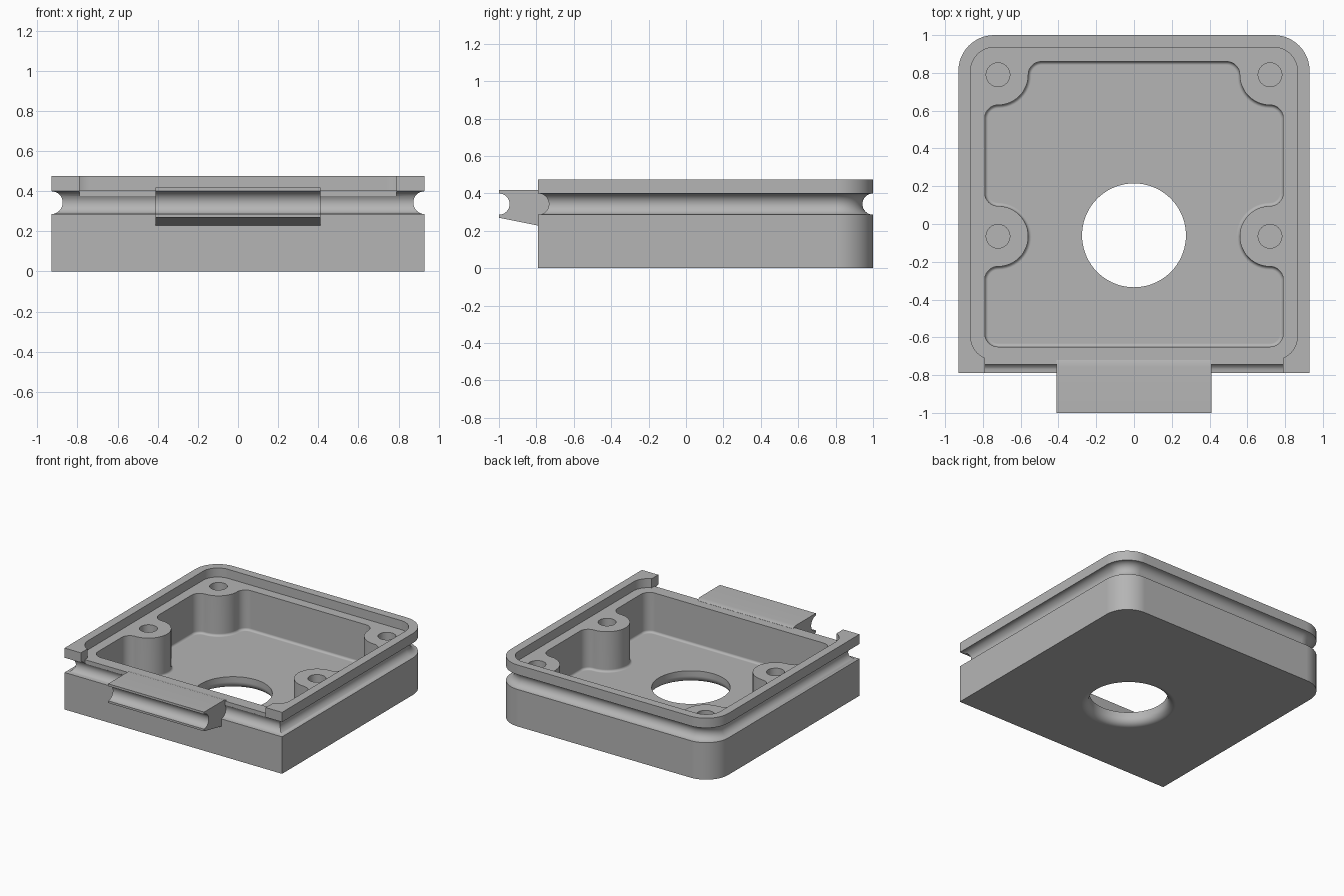
import bpy, bmesh
from math import radians, cos, sin

cube = bpy.data.objects.get("Cube")
if cube:
    bpy.data.objects.remove(cube, do_unlink=True)

grey = bpy.data.materials.new("plain grey")
grey.use_nodes = True
grey.diffuse_color = (0.46, 0.46, 0.46, 1)
grey.node_tree.nodes["Principled BSDF"].inputs["Base Color"].default_value = (0.46, 0.46, 0.46, 1)


def arc(cx, cy, r, a0, a1, n=12):
    if r <= 0:
        return [(cx, cy)]
    angles = [radians(a0 + (a1 - a0) * i / n) for i in range(n + 1)]
    return [(cx + r * cos(a), cy + r * sin(a)) for a in angles]


def rounded_rect(x, y0, y1, r_front, r_back):
    f, b = r_front, r_back
    return (arc(x - f, y0 + f, f, -90, 0) + arc(x - b, y1 - b, b, 0, 90)
            + arc(b - x, y1 - b, b, 90, 180) + arc(f - x, y0 + f, f, 180, 270))


def loft(name, sections, axis="z"):
    """Skin matching outlines; each section is (outline, level)."""
    bm = bmesh.new()
    rings = []
    for outline, h in sections:
        rings.append([bm.verts.new((u, v, h) if axis == "z" else (h, u, v)) for u, v in outline])
    n = len(rings[0])
    for lo, hi in zip(rings, rings[1:]):
        for i in range(n):
            j = (i + 1) % n
            bm.faces.new((lo[i], lo[j], hi[j], hi[i]))
    bm.faces.new(rings[0][::-1])
    bm.faces.new(rings[-1])
    bmesh.ops.recalc_face_normals(bm, faces=bm.faces)
    mesh = bpy.data.meshes.new(name)
    bm.to_mesh(mesh)
    bm.free()
    mesh.materials.append(grey)
    obj = bpy.data.objects.new(name, mesh)
    bpy.context.collection.objects.link(obj)
    return obj


def box(name, x, y0, y1, z0, z1):
    return loft(name, [(rounded_rect(x, y0, y1, 0, 0), z) for z in (z0, z1)])


def activate(obj):
    bpy.ops.object.select_all(action="DESELECT")
    obj.select_set(True)
    bpy.context.view_layer.objects.active = obj


def cut(target, cutter):
    cutter.hide_render = True
    activate(target)
    mod = target.modifiers.new("cut", "BOOLEAN")
    mod.operation, mod.solver, mod.object = "DIFFERENCE", "EXACT", cutter
    bpy.ops.object.modifier_apply(modifier=mod.name)
    bpy.data.objects.remove(cutter, do_unlink=True)


def finish(obj):
    activate(obj)
    bpy.ops.object.shade_smooth_by_angle(angle=radians(30))
    mod = obj.modifiers.new("clean shading", "WEIGHTED_NORMAL")
    mod.keep_sharp = True


GROOVE_Z, GROOVE_R = 0.343, 0.057
DECK, FLOOR, FILLET = 0.405, 0.095, 0.018
BOSS_X, BOSS_R, BOSS_YS = 0.72, 0.16, (-0.065, 0.79)
CORNER = 0.07

# Housing block with a round groove running along all sides
levels = [(0, 0)]
levels += [(d, GROOVE_Z + z) for d, z in arc(0, 0, GROOVE_R, -90, 90, 16)]
levels.append((0, 0.475))
housing = loft("housing", [(rounded_rect(0.93 - d, d - 0.79, 1 - d, 0, 0.19 - d), z)
                           for d, z in levels])

# Shallow recess inside the top rim, and the opening in the front rim
recess = rounded_rect(0.865, -0.72, 0.935, 0.125, 0.125)
cut(housing, loft("recess_cutter", [(recess, DECK), (recess, 0.6)]))
cut(housing, box("rim_gap_cutter", 0.79, -1, -0.6, DECK, 0.6))
cut(housing, box("front_notch_cutter", 0.79, -1, -0.743, 0.35, 0.6))


# Deep cavity that leaves four screw bosses standing
def cavity_outline(o):
    c, b = CORNER - o, BOSS_R + o
    mid, back = BOSS_YS
    step = BOSS_R + CORNER
    half = (arc(BOSS_X, -0.58, c, -90, 0)
            + arc(BOSS_X, mid - step, c, 0, 90)
            + arc(BOSS_X, mid, b, 270, 90, 24)
            + arc(BOSS_X, mid + step, c, -90, 0)
            + arc(BOSS_X, back - step, c, 0, 90)
            + arc(BOSS_X, back, b, 270, 180)
            + arc(BOSS_X - step, back, c, 0, 90))
    return half + [(-x, y) for x, y in reversed(half)]


fillet = arc(FILLET, FLOOR + FILLET, FILLET, 270, 180, 4)
sections = [(cavity_outline(o), z) for o, z in fillet]
sections.append((cavity_outline(0), 0.6))
cut(housing, loft("cavity_cutter", sections))

# Blind screw holes in the bosses
for side in (-1, 1):
    for y in BOSS_YS:
        ring = arc(side * BOSS_X, y, 0.063, 0, 345, 23)
        cut(housing, loft("screw_hole_cutter", [(ring, 0.15), (ring, 0.6)]))

# Centre opening, flared with a round edge underneath
FLARE = 0.055
profile = [(0.275 + FLARE, -0.1)] + arc(0.275 + FLARE, FLARE, FLARE, 270, 180, 8) + [(0.275, 0.3)]
cut(housing, loft("opening_cutter", [(arc(0, -0.06, r, 0, 355, 71), z) for r, z in profile]))
finish(housing)

# Front tab with a matching groove along its outer face
tab_profile = [(-0.72, 0.24), (-0.72, DECK + 0.001), (-0.755, 0.418), (-1, 0.418)]
tab_profile += arc(-1, GROOVE_Z, GROOVE_R, 90, -90, 16)
tab_profile += [(-1, 0.27), (-0.79, 0.228), (-0.77, 0.228)]
finish(loft("front_tab", [(tab_profile, -0.41), (tab_profile, 0.41)], axis="x"))
